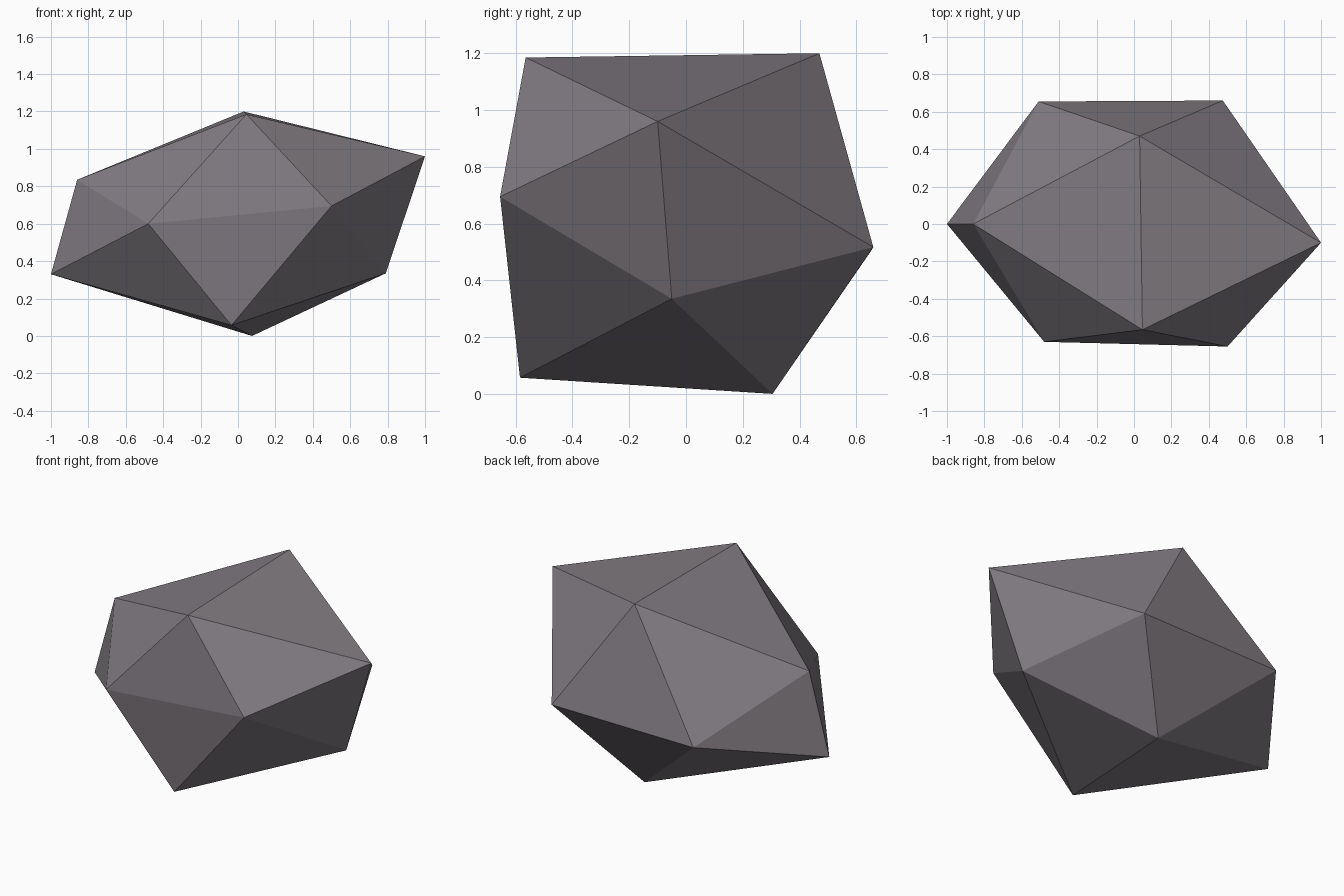
import bpy
import bmesh

default_cube = bpy.data.objects.get("Cube")
if default_cube:
    bpy.data.objects.remove(default_cube, do_unlink=True)


def make_material(name, colour):
    material = bpy.data.materials.new(name)
    material.use_nodes = True
    material.diffuse_color = colour
    shader = material.node_tree.nodes["Principled BSDF"]
    shader.inputs["Base Color"].default_value = colour
    return material


# Two poles and two staggered rings of five corners make a rough twenty-sided stone
upper_pole = (0.045, -0.565, 1.185)
upper_ring = [
    (0.03, 0.47, 1.2),
    (-0.86, 0.0, 0.835),
    (-0.48, -0.63, 0.6),
    (0.5, -0.655, 0.695),
    (1.0, -0.1, 0.96),
]
lower_ring = [
    (-0.51, 0.655, 0.508),
    (-1.0, 0.0, 0.33),
    (-0.035, -0.585, 0.057),
    (0.79, -0.05, 0.335),
    (0.475, 0.66, 0.517),
]
lower_pole = (0.075, 0.305, 0.0)

bm = bmesh.new()
top = bm.verts.new(upper_pole)
bottom = bm.verts.new(lower_pole)
upper = [bm.verts.new(point) for point in upper_ring]
lower = [bm.verts.new(point) for point in lower_ring]

# Caps around the poles, and the zigzag band between the rings
count = len(upper)
for i in range(count):
    following = (i + 1) % count
    bm.faces.new((top, upper[i], upper[following]))
    bm.faces.new((upper[i], lower[i], upper[following]))
    bm.faces.new((lower[i], lower[following], upper[following]))
    bm.faces.new((bottom, lower[following], lower[i]))
bmesh.ops.recalc_face_normals(bm, faces=bm.faces[:])

# Flat-shaded stone object
mesh = bpy.data.meshes.new("rock")
bm.to_mesh(mesh)
bm.free()
mesh.materials.append(make_material("purple grey stone", (0.22, 0.2, 0.222, 1.0)))
rock = bpy.data.objects.new("rock", mesh)
bpy.context.collection.objects.link(rock)
